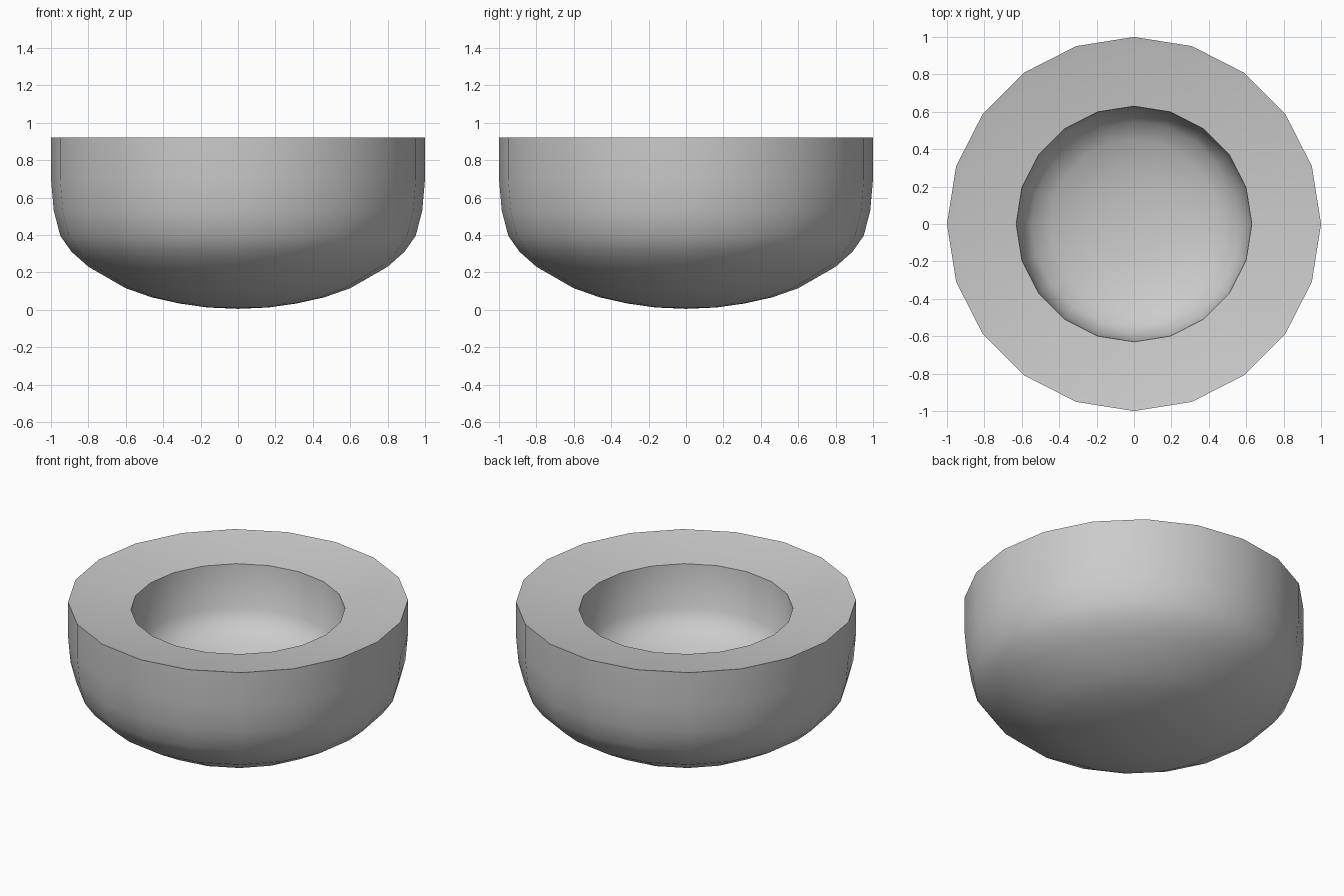
import bpy, bmesh, math

if "Cube" in bpy.data.objects:
    bpy.data.objects.remove(bpy.data.objects["Cube"])

SIDES = 20

# Bowl cross-section (radius, height): outer base up, over the rim, down inside
PROFILE = [
    (0.0, 0.005), (0.16, 0.012), (0.31, 0.033), (0.46, 0.066), (0.60, 0.115),
    (0.80, 0.23), (0.89, 0.31), (0.95, 0.395), (0.985, 0.53), (1.0, 0.70),
    (1.0, 0.92), (0.955, 0.91), (0.63, 0.868),
    (0.61, 0.59), (0.55, 0.497), (0.45, 0.445), (0.30, 0.40), (0.15, 0.38), (0.0, 0.375),
]


def lathe(name, profile):
    bm = bmesh.new()
    rings = []
    for r, z in profile:
        n = SIDES if r > 0 else 1
        rings.append([bm.verts.new((r * math.cos(2 * math.pi * i / SIDES),
                                    r * math.sin(2 * math.pi * i / SIDES), z))
                      for i in range(n)])
    for a, b in zip(rings, rings[1:]):
        for i in range(SIDES):
            j = (i + 1) % SIDES
            quad = [a[i % len(a)], a[j % len(a)], b[j % len(b)], b[i % len(b)]]
            bm.faces.new(list(dict.fromkeys(quad)))
    bmesh.ops.recalc_face_normals(bm, faces=bm.faces)
    mesh = bpy.data.meshes.new(name)
    bm.to_mesh(mesh)
    bm.free()
    obj = bpy.data.objects.new(name, mesh)
    bpy.context.collection.objects.link(obj)
    return obj


# Thick-walled bowl
bowl = lathe("bowl", PROFILE)
bpy.context.view_layer.objects.active = bowl
bowl.select_set(True)
bpy.ops.object.shade_smooth_by_angle(angle=math.radians(35))
